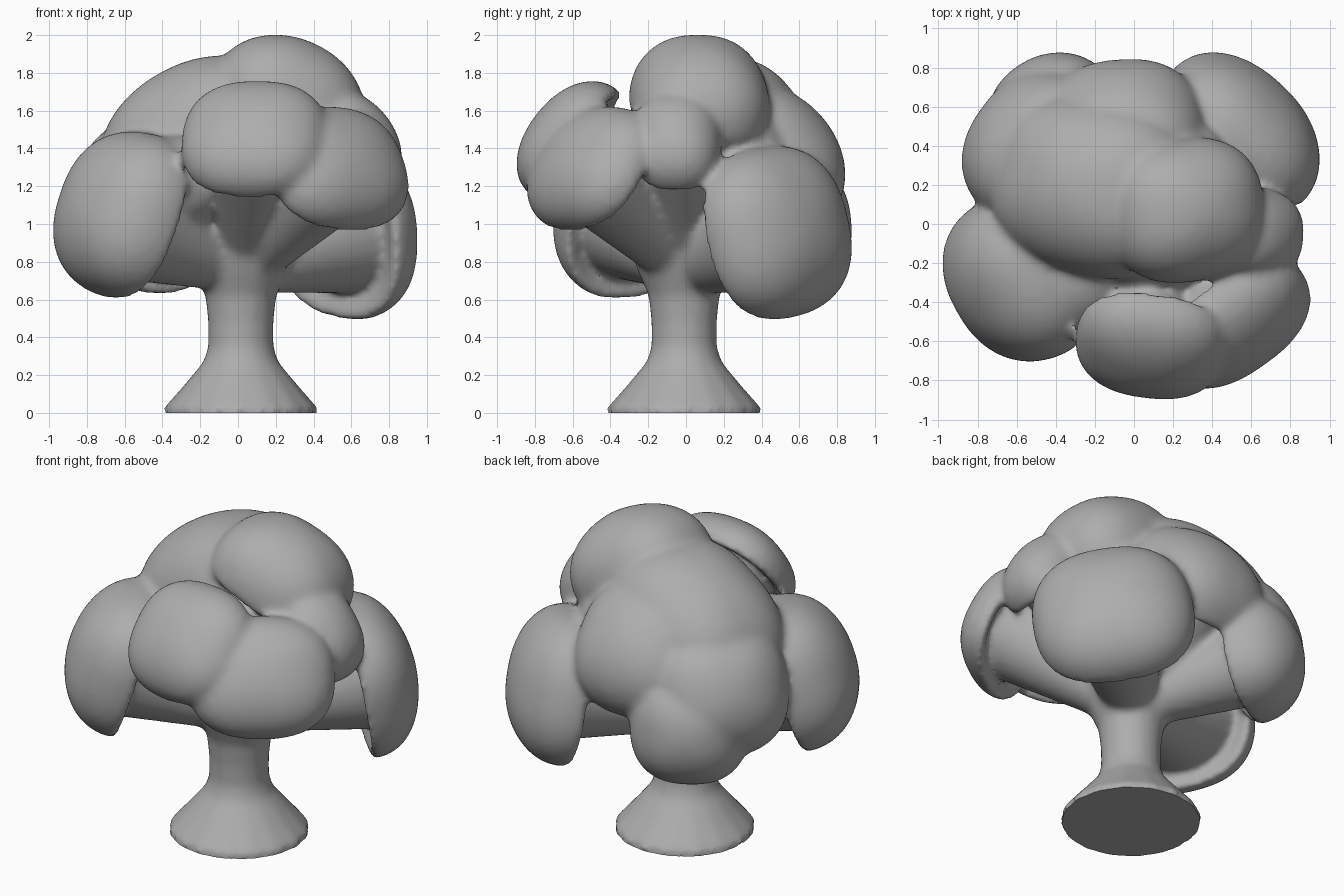
import bpy, bmesh, math
from mathutils import Vector, Matrix

if "Cube" in bpy.data.objects:
    bpy.data.objects.remove(bpy.data.objects["Cube"])

bm = bmesh.new()


def place(center, direction, roll=0.0):
    q = Vector(direction).normalized().to_track_quat('Z', 'Y')
    return Matrix.Translation(center) @ q.to_matrix().to_4x4() @ Matrix.Rotation(roll, 4, 'Z')


def lobe(center, direction, radii, roll=0.0):
    """Foliage cap: domed outside, slightly squared outline, lip and hollow underside."""
    verts = bmesh.ops.create_uvsphere(bm, u_segments=40, v_segments=28, radius=1)['verts']
    m = place(center, direction, roll)
    for v in verts:
        x, y, z = v.co
        r = math.hypot(x, y)
        if r > 1e-5:
            c, s = abs(x) / r, abs(y) / r
            k = (c ** 2.5 + s ** 2.5) ** (-1 / 2.5)
            x, y = x * k, y * k
        if z >= 0:
            z = z ** 0.9
        else:
            t = min(-z, 1.0)
            z = t * (1.1 * t - 0.7)
        v.co = m @ Vector((x * radii[0], y * radii[1], z * radii[2]))


def branch(end, r0, r1):
    """Limb flaring from the trunk fork into a cap."""
    start = Vector((0.02, 0, 0.76))
    axis = Vector(end) - start
    m = place((start + Vector(end)) / 2, axis)
    bmesh.ops.create_cone(bm, cap_ends=True, segments=24, radius1=r0, radius2=r1,
                          depth=axis.length, matrix=m)


def blob(center, radii):
    """Inner filling between caps."""
    bmesh.ops.create_uvsphere(bm, u_segments=24, v_segments=16, radius=1,
                              matrix=Matrix.Translation(center) @ Matrix.Diagonal((*radii, 1)))


def lathe(profile, cx, cy, n):
    """Closed solid of revolution."""
    rings = [[bm.verts.new((cx + r * math.cos(2 * math.pi * i / n),
                            cy + r * math.sin(2 * math.pi * i / n), z)) for i in range(n)]
             for r, z in profile]
    for a, b in zip(rings, rings[1:]):
        for i in range(n):
            j = (i + 1) % n
            bm.faces.new((a[i], a[j], b[j], b[i]))
    bm.faces.new(rings[0][::-1])
    bm.faces.new(rings[-1])


# Foliage caps: centre, outward direction, (width, height, bulge), roll, limb end radius
caps = [
    ((0.09, -0.59, 1.43), (-0.10, -0.78, 0.62), (0.39, 0.36, 0.25), 0, 0.26),     # front left half
    ((0.50, -0.48, 1.28), (0.50, -0.70, 0.50), (0.43, 0.36, 0.26), 0, 0.28),      # front right half
    ((-0.56, -0.27, 1.04), (-0.80, -0.50, 0.30), (0.44, 0.45, 0.38), -0.1, 0.37), # left
    ((0.53, 0.45, 0.95), (0.70, 0.70, 0.18), (0.47, 0.46, 0.34), 0.15, 0.34),     # right
    ((0.25, 0.07, 1.62), (0.40, 0.05, 0.90), (0.37, 0.42, 0.37), 0, 0.26),        # top
    ((0.60, -0.05, 1.42), (0.80, -0.05, 0.60), (0.24, 0.30, 0.24), 0, 0.18),      # top right tip
    ((-0.19, 0.19, 1.42), (-0.45, 0.10, 0.88), (0.46, 0.55, 0.44), 0, 0.30),      # crown
    ((-0.05, 0.45, 1.33), (-0.05, 0.72, 0.60), (0.42, 0.42, 0.36), 0, 0.30),      # upper back
    ((-0.48, 0.38, 1.16), (-0.75, 0.55, 0.35), (0.42, 0.40, 0.36), 0, 0.30),      # back left
    ((-0.40, 0.53, 0.99), (-0.50, 0.85, 0.10), (0.35, 0.36, 0.34), 0, 0.28),      # low back
]
for c, d, r, roll, end_r in caps:
    lobe(c, d, r, roll)
    branch(Vector(c) + Vector(d) * 0.06, 0.13, end_r)

# Inner core joining the caps
blob((0.10, 0.13, 1.34), (0.48, 0.48, 0.38))
blob((-0.30, -0.25, 1.22), (0.29, 0.30, 0.25))

# Trunk with flared foot
lathe([(0.40, -0.01), (0.415, 0.02), (0.30, 0.15), (0.20, 0.27), (0.175, 0.35),
       (0.175, 0.48), (0.19, 0.62), (0.25, 0.76), (0.32, 0.95), (0.36, 1.2)], 0.015, -0.01, 16)

bmesh.ops.recalc_face_normals(bm, faces=bm.faces[:])
mesh = bpy.data.meshes.new("tree")
bm.to_mesh(mesh)
bm.free()
tree = bpy.data.objects.new("tree", mesh)
bpy.context.collection.objects.link(tree)
bpy.context.view_layer.objects.active = tree
tree.select_set(True)

# Fuse everything into one soft sculpted surface
fuse = tree.modifiers.new("fuse", 'REMESH')
fuse.mode = 'VOXEL'
fuse.voxel_size = 0.022
soft = tree.modifiers.new("soften", 'SMOOTH')
soft.factor = 0.5
soft.iterations = 10
bpy.ops.object.convert(target='MESH')

# Flat foot on the ground
for v in tree.data.vertices:
    if v.co.z < 0.015:
        v.co.z = 0
bpy.ops.object.shade_smooth_by_angle(angle=math.radians(50))

# Darker grey
grey = bpy.data.materials.new("grey")
grey.diffuse_color = (0.42, 0.42, 0.42, 1)
grey.use_nodes = True
grey.node_tree.nodes["Principled BSDF"].inputs["Base Color"].default_value = grey.diffuse_color
tree.data.materials.clear()
tree.data.materials.append(grey)
